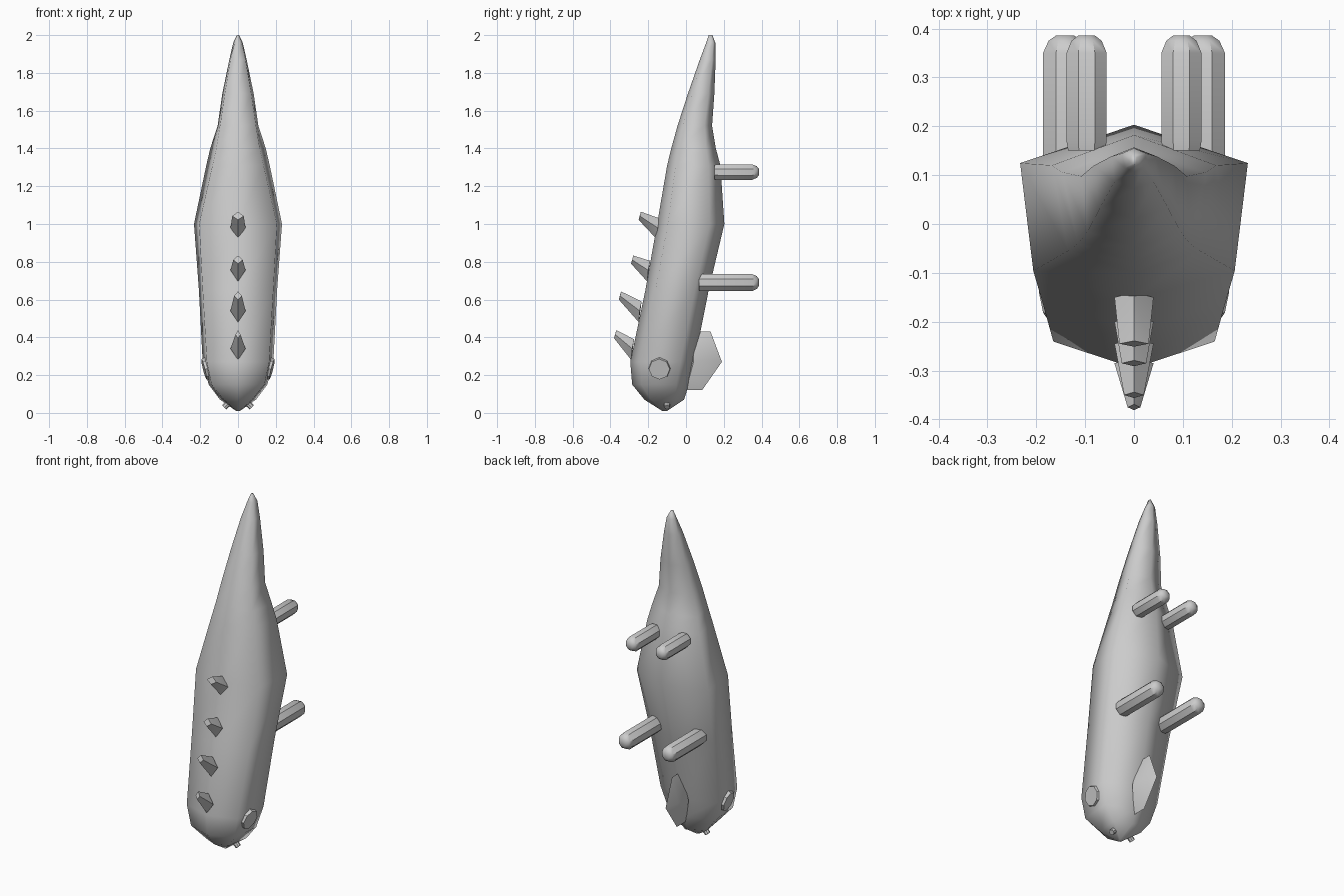
import bpy, bmesh, math
from mathutils import Matrix, Vector

if "Cube" in bpy.data.objects:
    bpy.data.objects.remove(bpy.data.objects["Cube"])

grey = bpy.data.materials.new("plain_grey")
grey.use_nodes = True
GREY = (0.6, 0.6, 0.6, 1)
grey.diffuse_color = GREY
grey.node_tree.nodes["Principled BSDF"].inputs["Base Color"].default_value = GREY


def finish(name, bm, angle):
    bmesh.ops.recalc_face_normals(bm, faces=bm.faces)
    mesh = bpy.data.meshes.new(name)
    bm.to_mesh(mesh)
    bm.free()
    mesh.materials.append(grey)
    obj = bpy.data.objects.new(name, mesh)
    bpy.context.collection.objects.link(obj)
    bpy.ops.object.select_all(action='DESELECT')
    obj.select_set(True)
    bpy.context.view_layer.objects.active = obj
    bpy.ops.object.shade_smooth_by_angle(angle=math.radians(angle))
    return obj


def loft(name, rings, angle):
    bm = bmesh.new()
    loops = [[bm.verts.new(p) for p in ring] for ring in rings]
    for a, b in zip(loops, loops[1:]):
        n = len(a)
        for i in range(n):
            bm.faces.new((a[i], a[(i + 1) % n], b[(i + 1) % n], b[i]))
    bm.faces.new(loops[0])
    bm.faces.new(loops[-1])
    return finish(name, bm, angle)


def hull(name, points, angle):
    bm = bmesh.new()
    for p in points:
        bm.verts.new(p)
    bmesh.ops.convex_hull(bm, input=bm.verts)
    return finish(name, bm, angle)


# Body sections: height, front y, back y, front corner x, side corner x
sections = [
    (0.01, -0.125, -0.10, 0.008, 0.010),
    (0.07, -0.22, -0.01, 0.075, 0.095),
    (0.15, -0.285, 0.015, 0.14, 0.155),
    (0.27, -0.295, 0.045, 0.165, 0.187),
    (0.65, -0.215, 0.12, 0.187, 0.207),
    (1.00, -0.153, 0.203, 0.206, 0.233),
    (1.31, -0.10, 0.182, 0.135, 0.168),
    (1.40, -0.078, 0.158, 0.115, 0.147),
    (1.52, -0.045, 0.138, 0.095, 0.108),
    (1.69, 0.01, 0.15, 0.07, 0.083),
    (1.87, 0.073, 0.157, 0.04, 0.046),
    (1.96, 0.107, 0.155, 0.018, 0.025),
    (2.00, 0.12, 0.14, 0.004, 0.006),
]
rings = []
for z, f, b, cx, sx in sections:
    fy, sy = f + (b - f) * 0.16, b - (b - f) * 0.22
    rings.append([(0, f, z), (cx, fy, z), (sx, sy, z),
                  (0, b, z), (-sx, sy, z), (-cx, fy, z)])
loft("body", rings, 80)

# Row of blunt spikes: base y, base z, tip y, tip z, tip half width
spikes = [(-0.285, 0.34, -0.375, 0.415, 0.013),
          (-0.245, 0.54, -0.35, 0.62, 0.02),
          (-0.20, 0.755, -0.285, 0.81, 0.025),
          (-0.15, 0.98, -0.245, 1.042, 0.03)]
for i, (y, z, ty, tz, w) in enumerate(spikes):
    hull(f"spike_{i + 1}", [
        (0, y - 0.005, z - 0.06), (0.04, y, z), (-0.04, y, z), (0, y + 0.01, z + 0.05),
        (0, ty - 0.006, tz - 0.02), (w, ty, tz), (-w, ty, tz), (0, ty + 0.006, tz + 0.023)], 35)

# Four straight limbs with tapered ends
for label, x, z, r, start in (("upper", 0.097, 1.275, 0.042, 0.15),
                              ("lower", 0.141, 0.69, 0.046, 0.07)):
    for side, s in (("left", 1), ("right", -1)):
        limb = []
        for y, k in ((start, 0.92), (start + 0.02, 1), (0.35, 1), (0.375, 0.75), (0.386, 0.4)):
            turn = [math.tau * (j + 0.5) / 8 for j in range(8)]
            limb.append([(s * x + r * k * 1.06 * math.cos(t), y,
                          z + r * k * 1.06 * math.sin(t)) for t in turn])
        loft(f"{label}_{side}_limb", limb, 40)

# Wedge-shaped fin on the back
hull("back_fin", [(0, 0.04, 0.43), (0, 0.13, 0.43), (0, 0.19, 0.27), (0, 0.085, 0.12),
                  (0, 0, 0.12), (0.045, 0.04, 0.27), (-0.045, 0.04, 0.27),
                  (0.03, 0.12, 0.28), (-0.03, 0.12, 0.28)], 40)


# Eyes and nostrils as small flat discs facing outward
def disc(name, centre, normal, radius, depth):
    bm = bmesh.new()
    aim = Vector(normal).to_track_quat('Z', 'Y').to_matrix().to_4x4()
    bmesh.ops.create_cone(bm, cap_ends=True, segments=8, radius1=radius,
                          radius2=radius * 0.9, depth=depth,
                          matrix=Matrix.Translation(centre) @ aim)
    finish(name, bm, 40)


for side, s in (("left", 1), ("right", -1)):
    disc(f"{side}_eye", (s * 0.166, -0.14, 0.235), (s, -0.1, -0.25), 0.062, 0.03)
    disc(f"{side}_nostril", (s * 0.062, -0.1, 0.04), (s * 0.7, 0, -0.7), 0.017, 0.03)
